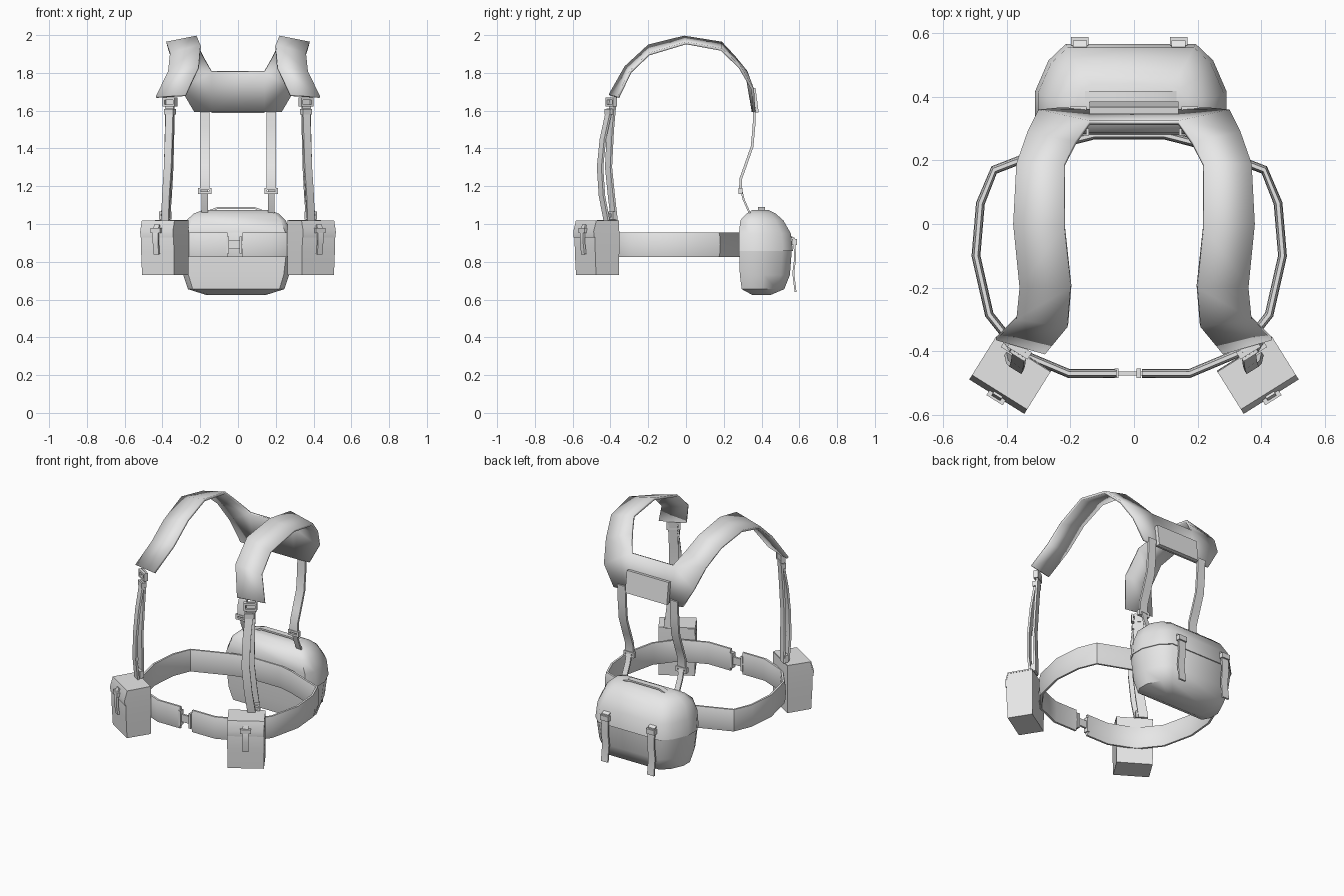
import bpy, bmesh, math
from mathutils import Vector, Matrix

if "Cube" in bpy.data.objects:
    bpy.data.objects.remove(bpy.data.objects["Cube"])

mat = bpy.data.materials.new("plain grey")
mat.diffuse_color = (0.8, 0.8, 0.8, 1)
mat.use_nodes = True
mat.node_tree.nodes["Principled BSDF"].inputs["Base Color"].default_value = mat.diffuse_color


def finish(name, bm, angle=40):
    bmesh.ops.recalc_face_normals(bm, faces=bm.faces[:])
    me = bpy.data.meshes.new(name)
    bm.to_mesh(me)
    bm.free()
    me.materials.append(mat)
    ob = bpy.data.objects.new(name, me)
    bpy.context.collection.objects.link(ob)
    bpy.ops.object.select_all(action='DESELECT')
    ob.select_set(True)
    bpy.context.view_layer.objects.active = ob
    bpy.ops.object.shade_smooth_by_angle(angle=math.radians(angle))
    return ob


def loft(name, rings, angle=40):
    """Skin a list of equal-length closed rings and cap both ends."""
    bm = bmesh.new()
    vs = [[bm.verts.new(p) for p in r] for r in rings]
    n = len(rings[0])
    for a, b in zip(vs, vs[1:]):
        for i in range(n):
            bm.faces.new((a[i], a[(i + 1) % n], b[(i + 1) % n], b[i]))
    bm.faces.new(vs[0])
    bm.faces.new(vs[-1])
    return finish(name, bm, angle)


def sweep(name, pts, across, section, angle=40):
    """Sweep section (along normal, along across) down a path; across=None uses z."""
    pts = [Vector(p) for p in pts]
    w = Vector(across).normalized()
    rings = []
    for i, p in enumerate(pts):
        t = (pts[min(i + 1, len(pts) - 1)] - pts[max(i - 1, 0)]).normalized()
        nrm = t.cross(w).normalized()
        rings.append([p + nrm * a + w * b for a, b in section])
    return loft(name, rings, angle)


def strap(name, pts, across, width, thick):
    w, t = width / 2, thick / 2
    return sweep(name, pts, across, [(t, w), (-t, w), (-t, -w), (t, -w)])


def box(name, centre, size, yaw=0.0):
    bm = bmesh.new()
    bmesh.ops.create_cube(bm, size=1)
    m = Matrix.Translation(centre) @ Matrix.Rotation(yaw, 4, 'Z') @ Matrix.Diagonal((*size, 1))
    bmesh.ops.transform(bm, matrix=m, verts=bm.verts[:])
    return finish(name, bm)


def frame_buckle(name, centre, w, h, t, yaw=0.0):
    """Open rectangular buckle."""
    m = Matrix.Translation(centre) @ Matrix.Rotation(yaw, 4, 'Z')
    bm = bmesh.new()
    b = 0.012
    for c, s in [((0, 0, h / 2), (w, t, b)), ((0, 0, -h / 2), (w, t, b)),
                 ((w / 2 - b / 2, 0, 0), (b, t, h)), ((b / 2 - w / 2, 0, 0), (b, t, h))]:
        bmesh.ops.create_cube(bm, size=1, matrix=m @ Matrix.Translation(c) @ Matrix.Diagonal((*s, 1)))
    finish(name, bm)


# padded waist belt
half = [(0.04, -0.47), (0.19, -0.47), (0.345, -0.405), (0.44, -0.285), (0.482, -0.1),
        (0.468, 0.065), (0.425, 0.17), (0.2, 0.257), (0.11, 0.28)]
path = [(x - 0.015, y, 0.89) for x, y in half] + [(-x - 0.015, y, 0.89) for x, y in reversed(half)]
pad = [(0.014, 0), (0.012, 0.04), (0.006, 0.066), (-0.006, 0.066), (-0.012, 0.04),
       (-0.014, 0), (-0.012, -0.04), (-0.006, -0.066), (0.006, -0.066), (0.012, -0.04)]
sweep("waist_belt", path, (0, 0, 1), pad)

# front belt buckle
box("buckle_strap", (-0.02, -0.47, 0.89), (0.14, 0.012, 0.045))
for x in (-0.055, 0.015):
    box("buckle_end", (x, -0.47, 0.89), (0.014, 0.03, 0.09))

# shoulder yoke: outer and inner edge stations, mirrored
outer = [(0.435, -0.365, 1.675), (0.37, -0.30, 1.81), (0.36, -0.2, 1.905), (0.38, 0, 1.965),
         (0.37, 0.19, 1.93), (0.335, 0.29, 1.835), (0.30, 0.36, 1.715), (0.23, 0.367, 1.595)]
inner = [(0.28, -0.41, 1.685), (0.21, -0.325, 1.835), (0.2, -0.2, 1.95), (0.22, -0.01, 1.997),
         (0.22, 0.19, 1.965), (0.185, 0.26, 1.89), (0.14, 0.325, 1.81), (0.14, 0.362, 1.595)]
bm = bmesh.new()
ends = []
for s in (1, -1):
    o = [bm.verts.new((s * x, y, z)) for x, y, z in outer]
    n = [bm.verts.new((s * x, y, z)) for x, y, z in inner]
    for i in range(len(o) - 1):
        bm.faces.new((o[i], o[i + 1], n[i + 1], n[i]))
    ends.append(n[-2:])
bm.faces.new((ends[0][0], ends[0][1], ends[1][1], ends[1][0]))
yoke = finish("shoulder_yoke", bm, 60)
sol = yoke.modifiers.new("thickness", 'SOLIDIFY')
sol.thickness = 0.014
sol.offset = -1 if yoke.data.polygons[3].normal.z > 0 else 1

# back patch on the yoke
strap("yoke_patch", [(0, 0.357, 1.72), (0, 0.374, 1.59)], (1, 0, 0), 0.28, 0.022)

for s in (1, -1):
    yaw = s * math.radians(32)
    side = Vector((math.cos(yaw), math.sin(yaw), 0))
    out = Vector((math.sin(yaw), -math.cos(yaw), 0))

    # front adjustable straps, two layers
    strap("front_strap_inner", [(s * 0.36, -0.385, 1.67), (s * 0.362, -0.40, 1.5), (s * 0.367, -0.41, 1.3),
                                (s * 0.375, -0.395, 1.15), (s * 0.385, -0.38, 1.02)], side, 0.052, 0.012)
    strap("front_strap_outer", [(s * 0.36, -0.405, 1.61), (s * 0.365, -0.44, 1.45), (s * 0.37, -0.455, 1.3),
                                (s * 0.38, -0.445, 1.15), (s * 0.385, -0.42, 1.02)], side, 0.045, 0.012)
    frame_buckle("front_strap_buckle", (s * 0.36, -0.395, 1.645), 0.075, 0.035, 0.026, yaw)
    box("front_strap_slider", (s * 0.36, -0.405, 1.595), (0.055, 0.03, 0.03), yaw)
    frame_buckle("front_strap_hook", (s * 0.385, -0.395, 1.045), 0.066, 0.03, 0.022, yaw)

    # angled pouch with sloping front
    c = Vector((s * 0.386, -0.47, 0))
    rings = []
    for z, w, f, b in [(0.73, 0.1, 0.07, 0.072), (0.85, 0.102, 0.076, 0.074),
                       (0.96, 0.102, 0.078, 0.074), (1.015, 0.1, 0.068, 0.072)]:
        rings.append([c + side * (w * u) + out * v + Vector((0, 0, z))
                      for u, v in [(-1, f), (1, f), (1, -b), (-1, -b)]])
    loft("pouch", rings, 30)
    # pouch flap and clasp
    strap("pouch_flap", [c + out * v + Vector((0, 0, z)) for v, z in
                         [(-0.07, 1.016), (0.068, 1.014), (0.082, 0.96), (0.079, 0.93)]], side, 0.204, 0.008)
    strap("pouch_clasp", [c + out * v + Vector((0, 0, z)) for v, z in
                          [(0.078, 0.995), (0.092, 0.96), (0.092, 0.9), (0.084, 0.84)]], side, 0.032, 0.012)
    box("pouch_clasp_bar", c + out * 0.09 + Vector((0, 0, 0.965)), (0.06, 0.018, 0.025), yaw)

    # rear suspension straps
    rx = s * 0.176
    strap("rear_strap", [(rx, 0.363, 1.62), (rx, 0.36, 1.52), (rx, 0.35, 1.41), (rx, 0.315, 1.31),
                         (rx, 0.29, 1.24), (rx, 0.288, 1.18)], (1, 0, 0), 0.052, 0.014)
    strap("rear_strap_tail", [(rx, 0.288, 1.2), (rx, 0.305, 1.13), (rx, 0.345, 1.04)], (1, 0, 0), 0.033, 0.01)
    frame_buckle("rear_strap_buckle", (rx, 0.289, 1.175), 0.07, 0.02, 0.022)

    # closing straps hanging on the back of the bag
    bx = s * 0.155 - 0.015
    strap("bag_strap", [(bx, 0.535, 0.94), (bx, 0.572, 0.925), (bx, 0.578, 0.82),
                        (bx, 0.568, 0.74), (bx, 0.58, 0.64)], (1, 0, 0), 0.045, 0.01)
    box("bag_strap_buckle", (bx, 0.575, 0.905), (0.055, 0.026, 0.03))

# rounded rear bag, lower body and lid meeting at a seam
outline = [(-0.9, 0), (-1, 0.2), (-1, 0.48), (-0.86, 0.82), (-0.68, 1)]
outline += [(-u, t) for u, t in reversed(outline)]


def bag_ring(z, w, y0, y1):
    return [(-0.01 + u * w, y0 + (y1 - y0) * t, z) for u, t in outline]


loft("bag_body", [bag_ring(*r) for r in [(0.625, 0.16, 0.35, 0.45), (0.655, 0.255, 0.295, 0.52),
                                         (0.73, 0.28, 0.285, 0.55), (0.86, 0.297, 0.281, 0.56)]], 50)
loft("bag_lid", [bag_ring(*r) for r in [(0.858, 0.301, 0.28, 0.566), (0.95, 0.292, 0.28, 0.555),
                                        (1.02, 0.262, 0.288, 0.515), (1.055, 0.225, 0.32, 0.475),
                                        (1.073, 0.18, 0.35, 0.44)]], 50)

# carry handle
strap("bag_handle", [(-0.17, 0.4, 1.062), (-0.11, 0.4, 1.084), (0.09, 0.4, 1.084), (0.15, 0.4, 1.062)],
      (0, 1, 0), 0.035, 0.01)
